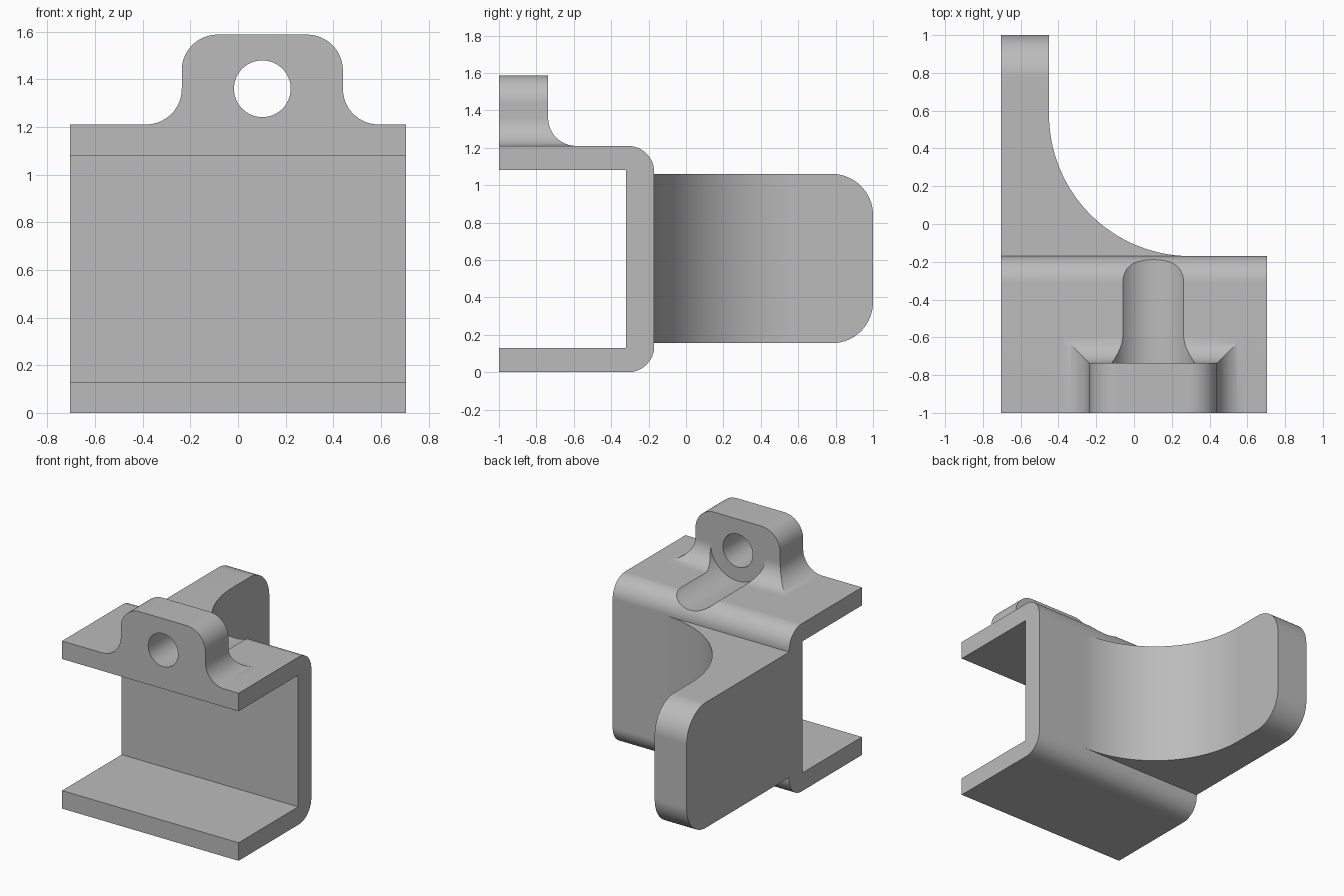
import bpy, bmesh
from math import sin, cos, pi, radians
from mathutils import Vector

cube = bpy.data.objects.get("Cube")
if cube:
    bpy.data.objects.remove(cube, do_unlink=True)

# Material
grey = bpy.data.materials.new("plain grey")
grey.use_nodes = True
grey.diffuse_color = (0.5, 0.5, 0.5, 1)
grey.node_tree.nodes["Principled BSDF"].inputs["Base Color"].default_value = (0.5, 0.5, 0.5, 1)

HALF_W, TOP, BACK = 0.705, 1.21, -0.17     # channel half width, top height, rear face
HOLE_X, HOLE_Z = 0.102, 1.36
LUG_BACK = -0.737


def arc(cx, cy, r, start, end, n=16):
    angles = [radians(start + (end - start) * i / n) for i in range(n + 1)]
    return [(cx + r * cos(a), cy + r * sin(a)) for a in angles]


def loft(name, rings):
    """Closed solid through rings with equal point counts."""
    bm = bmesh.new()
    loops = [[bm.verts.new(p) for p in ring] for ring in rings]
    count = len(loops[0])
    for a, b in zip(loops, loops[1:]):
        for i in range(count):
            j = (i + 1) % count
            bm.faces.new((a[i], a[j], b[j], b[i]))
    bm.faces.new(loops[0])
    bm.faces.new(loops[-1])
    bmesh.ops.recalc_face_normals(bm, faces=bm.faces)
    mesh = bpy.data.meshes.new(name)
    bm.to_mesh(mesh)
    bm.free()
    mesh.materials.append(grey)
    obj = bpy.data.objects.new(name, mesh)
    bpy.context.collection.objects.link(obj)
    return obj


def rod(name, r, y0, y1, n=64):
    circle = arc(HOLE_X, HOLE_Z, r, 0, 360, n)[:-1]
    return loft(name, [[(x, y, z) for x, z in circle] for y in (y0, y1)])


def combine(target, tool, operation):
    mod = target.modifiers.new(operation.lower(), 'BOOLEAN')
    mod.operation, mod.solver, mod.object = operation, 'EXACT', tool
    bpy.ops.object.select_all(action='DESELECT')
    bpy.context.view_layer.objects.active = target
    target.select_set(True)
    bpy.ops.object.modifier_apply(modifier=mod.name)
    bpy.data.objects.remove(tool, do_unlink=True)


# C channel, open to the front
R = 0.14
profile = [(-1, 0)] + arc(BACK - R, R, R, -90, 0) + arc(BACK - R, TOP - R, R, 0, 90)
profile += [(-1, TOP), (-1, 1.08), (-0.32, 1.08), (-0.32, 0.13), (-1, 0.13)]
bracket = loft("channel_bracket", [[(x, y, z) for y, z in profile] for x in (-HALF_W, HALF_W)])

# Lug: filleted foot, straight walls and rounded shoulders, stacked as layers
F, S, LUG_TOP = 0.15, 0.15, 1.587
layers = [(F, F, TOP - 0.04)]
layers += [(F - F * sin(t), F - F * sin(t), TOP + F - F * cos(t))
           for t in (pi / 2 * i / 16 for i in range(17))]
layers += [(S * cos(t) - S, 0, LUG_TOP - S + S * sin(t))
           for t in (pi / 2 * i / 16 for i in range(17))]
rings = []
for dx, dy, z in layers:
    left, right, rear = -0.236 - dx, 0.44 + dx, LUG_BACK + dy
    rings.append([(left, -1, z), (right, -1, z), (right, rear, z), (left, rear, z)])
combine(bracket, loft("lug", rings), 'UNION')

# Rear arm with a large concave sweep, its end corners rounded
plan = [(-HALF_W, BACK - 0.08), (-HALF_W, 1), (-0.45, 1)]
plan += arc(0.3, 0.58, 0.75, 180, 270, 40) + [(0.3, BACK - 0.08)]
arm = loft("arm", [[(x, y, z) for x, y in plan] for z in (0.155, 1.06)])
C = 0.22
side = [(-0.5, 0.155)] + arc(1 - C, 0.155 + C, C, -90, 0) + arc(1 - C, 1.06 - C, C, 0, 90)
side += [(-0.5, 1.06)]
combine(arm, loft("arm_outline", [[(x, y, z) for y, z in side] for x in (-1, 1)]), 'INTERSECT')
combine(bracket, arm, 'UNION')

# Clearance trough behind the lug, and the bolt hole through it
combine(bracket, rod("trough_cutter", 0.22, LUG_BACK, 0.0), 'DIFFERENCE')
combine(bracket, rod("hole_cutter", 0.119, -1.2, -0.5), 'DIFFERENCE')

# Smooth curved surfaces, crisp edges
bpy.ops.object.shade_smooth_by_angle(angle=radians(25))
weighted = bracket.modifiers.new("weighted_normals", 'WEIGHTED_NORMAL')
weighted.keep_sharp = True
